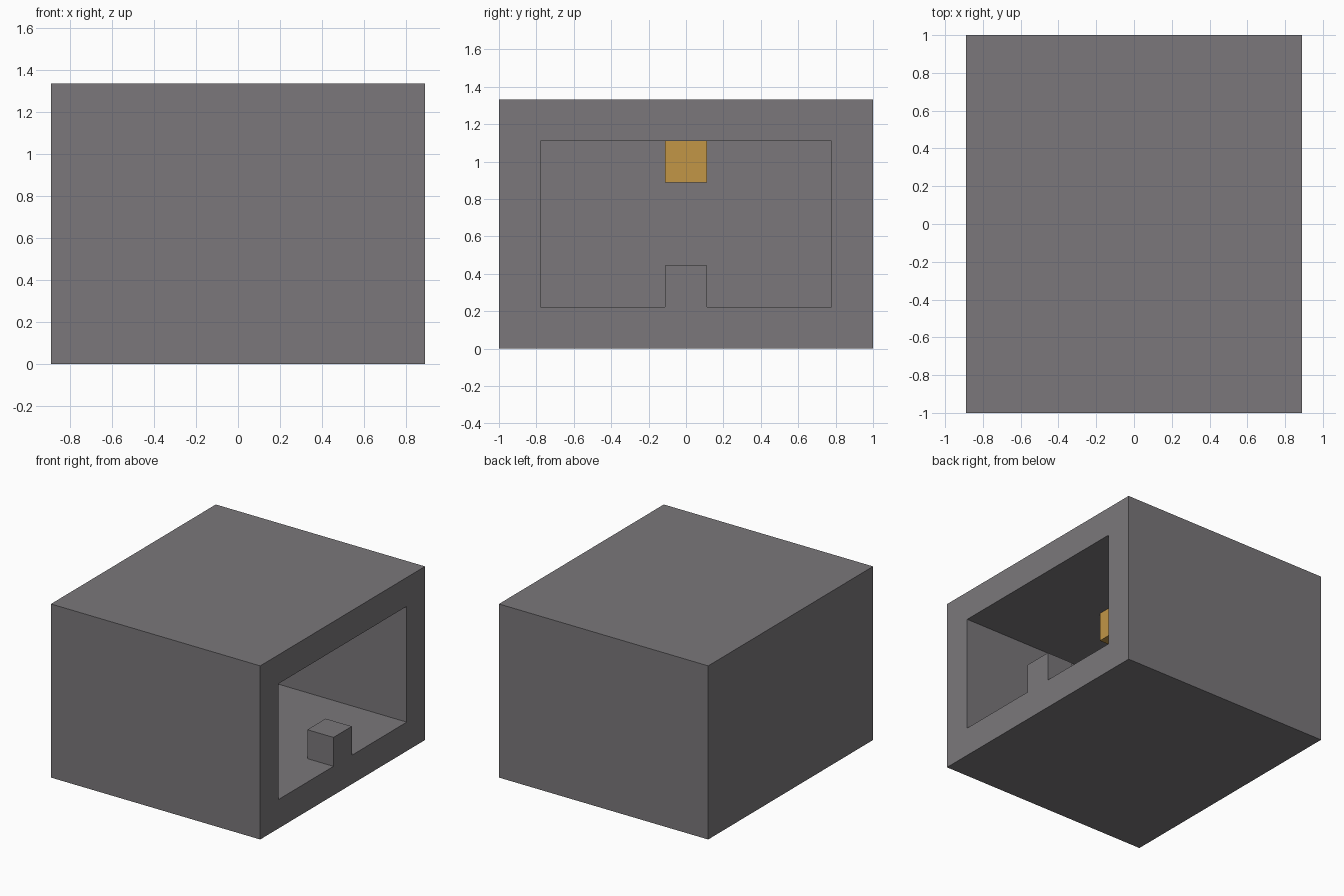
import bpy
import bmesh
from mathutils import Matrix, Vector

cube = bpy.data.objects.get("Cube")
if cube:
    bpy.data.objects.remove(cube, do_unlink=True)

# Everything sits on a grid of equal blocks, nine blocks along y
BLOCK = 2 / 9
LENGTH_X, LENGTH_Y, HEIGHT = 8, 9, 6


def make_material(name, color):
    mat = bpy.data.materials.new(name)
    mat.use_nodes = True
    mat.diffuse_color = color
    mat.node_tree.nodes["Principled BSDF"].inputs["Base Color"].default_value = color
    return mat


def box_bmesh(center, size):
    """A box given in block units."""
    bm = bmesh.new()
    matrix = Matrix.Translation(Vector(center) * BLOCK) @ Matrix.Diagonal(
        (*(Vector(size) * BLOCK), 1))
    bmesh.ops.create_cube(bm, size=1, matrix=matrix)
    bm.normal_update()
    return bm


def finish(bm, name, mat):
    bmesh.ops.recalc_face_normals(bm, faces=bm.faces)
    mesh = bpy.data.meshes.new(name)
    bm.to_mesh(mesh)
    bm.free()
    mesh.materials.append(mat)
    obj = bpy.data.objects.new(name, mesh)
    bpy.context.collection.objects.link(obj)
    return obj


stone = make_material("stone grey", (0.196, 0.187, 0.197, 1))
gold = make_material("lamp gold", (0.54, 0.305, 0.062, 1))

# Room shell: walls one block thick, open on the +x side
bm = box_bmesh((0, 0, HEIGHT / 2), (LENGTH_X, LENGTH_Y, HEIGHT))
opening = max(bm.faces, key=lambda f: f.normal.x)
bmesh.ops.inset_region(bm, faces=[opening], thickness=BLOCK, use_even_offset=True)
pushed = bmesh.ops.extrude_face_region(bm, geom=[opening])
verts = [g for g in pushed["geom"] if isinstance(g, bmesh.types.BMVert)]
bmesh.ops.translate(bm, verts=verts, vec=(-(LENGTH_X - 1) * BLOCK, 0, 0))
if opening.is_valid:
    bmesh.ops.delete(bm, geom=[opening], context="FACES_ONLY")
finish(bm, "room_shell", stone)

# Low post standing on the sill, flush with the opening
finish(box_bmesh((3.5, 0, 1.5), (1, 1, 1)), "sill_post", stone)

# Lamp block hung from the middle of the ceiling
finish(box_bmesh((0.5, 0, 4.5), (1, 1, 1)), "ceiling_lamp", gold)
